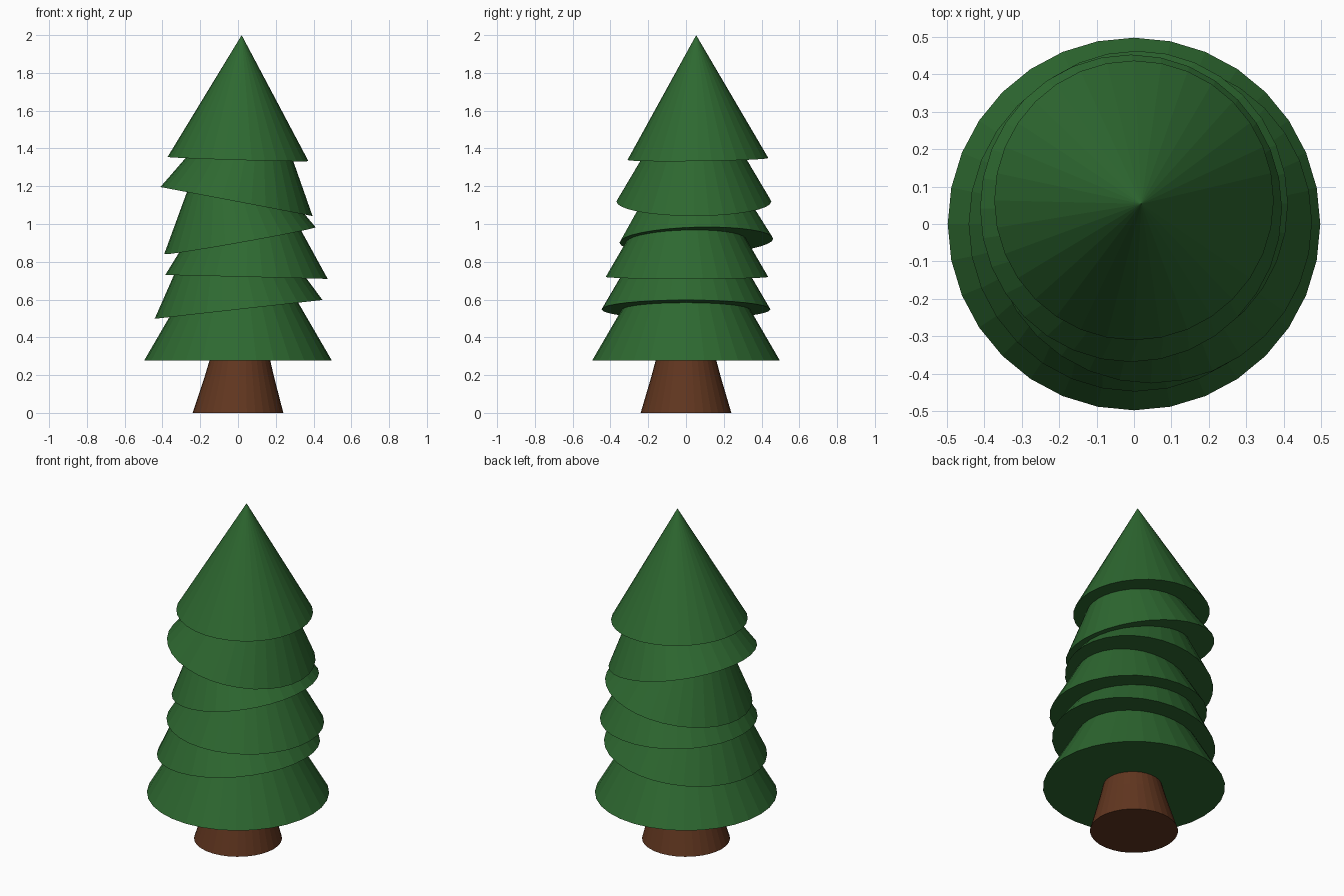
import bpy, bmesh
from math import radians
from mathutils import Matrix, Vector, Euler

if "Cube" in bpy.data.objects:
    bpy.data.objects.remove(bpy.data.objects["Cube"])

SIDES = 32
SLOPE = 1.72  # foliage height gained per unit of radius


def material(name, color):
    m = bpy.data.materials.new(name)
    m.diffuse_color = (*color, 1)
    m.use_nodes = True
    m.node_tree.nodes["Principled BSDF"].inputs["Base Color"].default_value = m.diffuse_color
    return m


def add_object(name, bm, mat):
    mesh = bpy.data.meshes.new(name)
    bmesh.ops.recalc_face_normals(bm, faces=bm.faces)
    bm.to_mesh(mesh)
    bm.free()
    mesh.materials.append(mat)
    obj = bpy.data.objects.new(name, mesh)
    bpy.context.collection.objects.link(obj)
    return obj


green = material("foliage", (0.027, 0.14, 0.03))
brown = material("bark", (0.12, 0.037, 0.014))

# Foliage tiers: base centre, base radius, tilt about x and y (degrees), top/base radius ratio
tiers = [
    ((0.00, 0.00, 0.277), 0.497, 0.0, 0.0, 0.45),
    ((0.003, 0.00, 0.548), 0.447, 0.0, -6.4, 0.45),
    ((0.045, 0.005, 0.72), 0.430, 0.0, 1.4, 0.45),
    ((0.01, 0.055, 0.912), 0.407, 1.5, -10.1, 0.45),
    ((-0.008, 0.042, 1.119), 0.410, 0.0, 10.8, 0.45),
    ((0.00, 0.063, 1.344), 0.373, 0.8, 1.7, 0.0),
]
for i, (centre, radius, tilt_x, tilt_y, ratio) in enumerate(tiers, 1):
    height = radius * SLOPE * (1 - ratio) if ratio else 0.656
    bm = bmesh.new()
    bmesh.ops.create_cone(bm, cap_ends=True, segments=SIDES, radius1=radius,
                          radius2=radius * ratio, depth=height,
                          matrix=Matrix.Translation((0, 0, height / 2)))
    bmesh.ops.remove_doubles(bm, verts=bm.verts, dist=1e-5)
    tier = add_object(f"foliage_tier_{i}", bm, green)
    tier.location = Vector(centre)
    tier.rotation_euler = Euler((radians(tilt_x), radians(tilt_y), 0))

# Trunk: stacked rings of (radius, x offset, height), flaring at the foot
bm = bmesh.new()
rings = []
for r, x, z in [(0.24, 0, 0), (0.184, 0.007, 0.19), (0.16, 0.01, 0.28), (0.14, 0.01, 0.42)]:
    rings.append(bmesh.ops.create_circle(
        bm, segments=SIDES, radius=r, matrix=Matrix.Translation((x, 0, z)))["verts"])
for low, high in zip(rings, rings[1:]):
    for k in range(SIDES):
        n = (k + 1) % SIDES
        bm.faces.new((low[k], low[n], high[n], high[k]))
bm.faces.new(rings[0])
bm.faces.new(rings[-1])
add_object("trunk", bm, brown)
